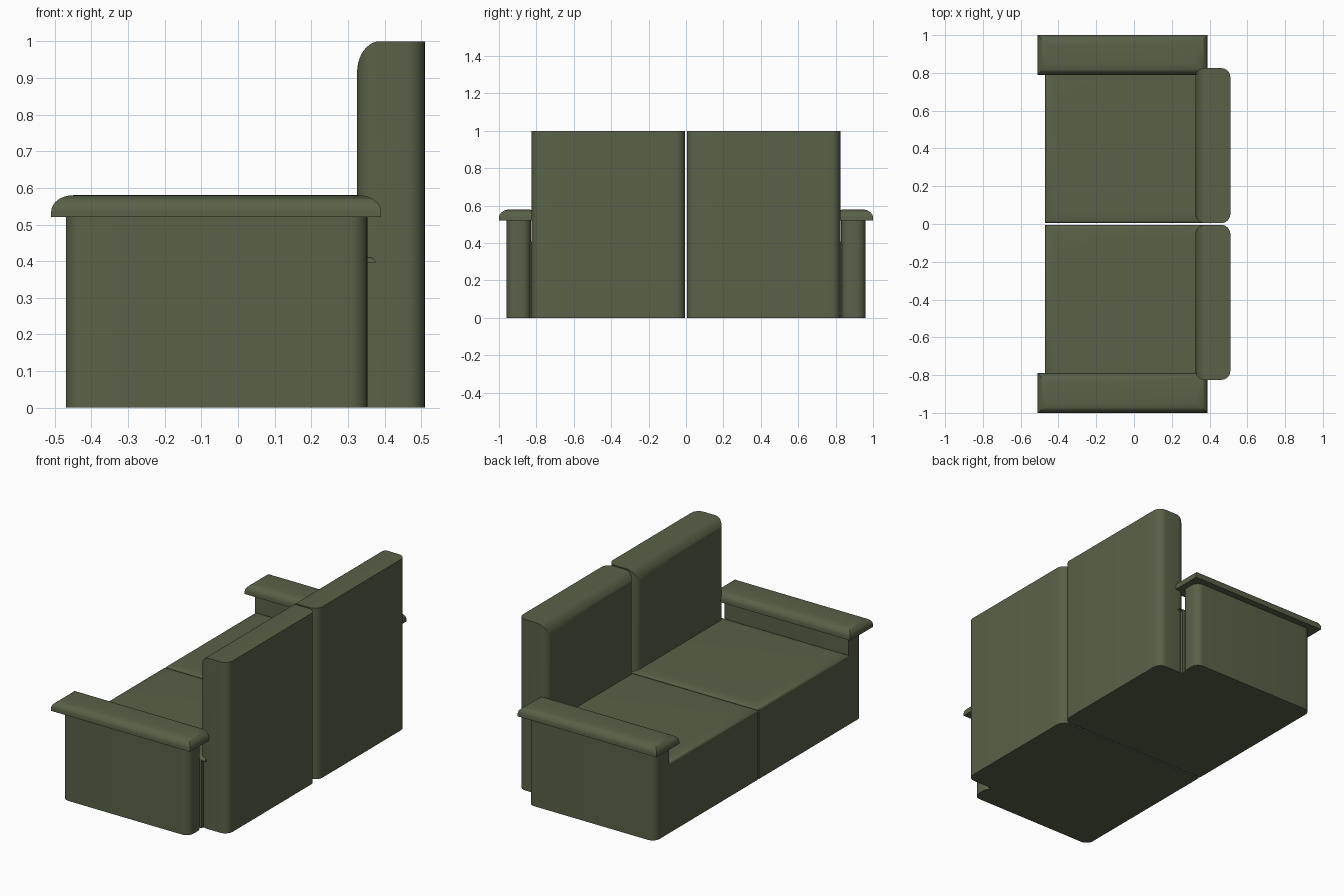
import bpy, bmesh, math

if "Cube" in bpy.data.objects:
    bpy.data.objects.remove(bpy.data.objects["Cube"])

mat = bpy.data.materials.new("olive_fabric")
mat.diffuse_color = (0.10, 0.12, 0.065, 1)
mat.use_nodes = True
mat.node_tree.nodes["Principled BSDF"].inputs["Base Color"].default_value = mat.diffuse_color


def make(name, rings):
    """Skin a stack of equal-length point loops into a closed smooth-shaded solid."""
    bm = bmesh.new()
    loops = [[bm.verts.new(p) for p in ring] for ring in rings]
    n = len(loops[0])
    for a, b in zip(loops, loops[1:]):
        for i in range(n):
            j = (i + 1) % n
            bm.faces.new((a[i], a[j], b[j], b[i]))
    bm.faces.new(loops[0][::-1])
    bm.faces.new(loops[-1])
    bmesh.ops.recalc_face_normals(bm, faces=bm.faces)
    me = bpy.data.meshes.new(name)
    bm.to_mesh(me)
    bm.free()
    ob = bpy.data.objects.new(name, me)
    bpy.context.collection.objects.link(ob)
    me.materials.append(mat)
    return ob


def smooth(ob):
    bpy.ops.object.select_all(action='DESELECT')
    ob.select_set(True)
    bpy.context.view_layer.objects.active = ob
    bpy.ops.object.shade_smooth_by_angle(angle=math.radians(35))


def rounded_rect(x0, x1, y0, y1, radii, seg=8):
    """Outline with one radius per corner, starting at (x0, y0), anticlockwise."""
    pts = []
    corners = [(x0, y0, 1, 1), (x1, y0, -1, 1), (x1, y1, -1, -1), (x0, y1, 1, -1)]
    for k, ((x, y, sx, sy), r) in enumerate(zip(corners, radii)):
        if r == 0:
            pts.append((x, y))
            continue
        for i in range(seg + 1):
            a = math.pi + k * math.pi / 2 + i / seg * math.pi / 2
            pts.append((x + sx * r + r * math.cos(a), y + sy * r + r * math.sin(a)))
    return pts


def prism(name, outline, z0, z1):
    return make(name, [[(x, y, z) for x, y in outline] for z in (z0, z1)])


def pillow(name, x0, x1, y0, y1, z0, rim, top, w, seg=8):
    """Slab whose top edge curves inward by w, with mitred corners."""
    levels = [(0, z0)]
    for i in range(seg + 1):
        a = i / seg * math.pi / 2
        levels.append((w * (1 - math.cos(a)), rim + (top - rim) * math.sin(a)))
    return make(name, [[(x0 + d, y0 + d, z), (x1 - d, y0 + d, z),
                        (x1 - d, y1 - d, z), (x0 + d, y1 - d, z)] for d, z in levels])


def span(s, a, b):
    return (a, b) if s > 0 else (-b, -a)


for s, side in ((1, "left"), (-1, "right")):
    # seat block and its softly crowned top
    y0, y1 = span(s, 0.005, 0.835)
    smooth(prism(f"{side}_seat_base", [(-0.47, y0), (0.35, y0), (0.35, y1), (-0.47, y1)], 0, 0.395))
    smooth(pillow(f"{side}_seat_top", -0.47, 0.375, y0, y1, 0.395, 0.4, 0.417, 0.06))

    # arm block: rounded corners except where it runs flush into the seat front
    y0, y1 = span(s, 0.83, 0.96)
    r = 0.045
    radii = (0, r, r, r) if s > 0 else (r, r, r, 0)
    smooth(prism(f"{side}_arm", rounded_rect(-0.47, 0.353, y0, y1, radii), 0, 0.522))

    # overhanging arm rest
    y0, y1 = span(s, 0.79, 1.0)
    smooth(pillow(f"{side}_arm_rest", -0.51, 0.39, y0, y1, 0.52, 0.535, 0.58, 0.06))

    # backrest: rounded column trimmed by a profile with a curved front top
    y0, y1 = span(s, 0.005, 0.825)
    back = prism(f"{side}_backrest", rounded_rect(0.325, 0.51, y0, y1, (0.048,) * 4), 0, 1.1)
    prof = [(0.3, -0.1), (0.6, -0.1), (0.6, 1.0)]
    for i in range(11):
        a = math.pi / 2 * (1 + i / 10)
        prof.append((0.387 + 0.062 * math.cos(a), 0.915 + 0.085 * math.sin(a)))
    prof.append((0.3, 0.915))
    cutter = make("trim_profile", [[(x, y, z) for x, z in prof] for y in (y0 - 0.1, y1 + 0.1)])
    cutter.hide_render = True
    mod = back.modifiers.new("trim", 'BOOLEAN')
    mod.operation = 'INTERSECT'
    mod.solver = 'EXACT'
    mod.object = cutter
    bpy.context.view_layer.objects.active = back
    bpy.ops.object.modifier_apply(modifier="trim")
    bpy.data.objects.remove(cutter)
    smooth(back)
